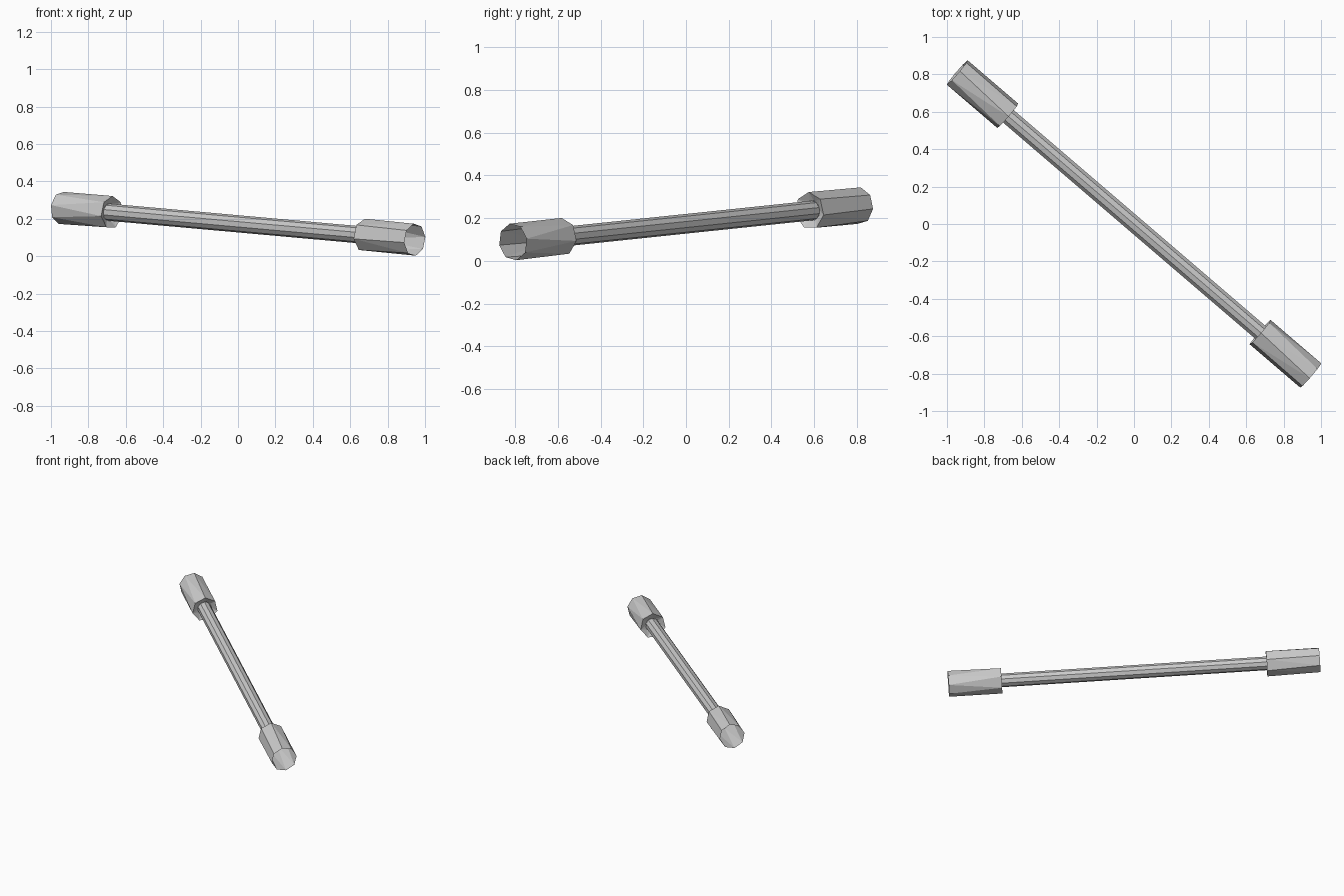
import bpy, bmesh, math
from mathutils import Vector, Matrix

if "Cube" in bpy.data.objects:
    bpy.data.objects.remove(bpy.data.objects["Cube"])

CENTRE = Vector((0, 0, 0.1735))
HALF = Vector((0.945, -0.81, -0.085))      # centre to the right-front end
END = HALF.length
INNER = END * 0.714                        # where the sleeves begin
ROD_R, ROD_SIDES = 0.046, 10


def ring(sides, radius, z, turn):
    return [(radius * math.cos(a), radius * math.sin(a), z)
            for a in (math.radians(turn) + math.tau * i / sides for i in range(sides))]


def loft(bm, ring_a, ring_b):
    """Skin two rings of any side count, leaving both ends open."""
    verts = [bm.verts.new(p) for p in ring_a + ring_b]
    geom = bmesh.ops.convex_hull(bm, input=verts)["geom"]
    faces = {f for f in geom if isinstance(f, bmesh.types.BMFace)}
    caps = [f for f in faces
            if max(v.co.z for v in f.verts) - min(v.co.z for v in f.verts) < 1e-4]
    bmesh.ops.delete(bm, geom=caps, context='FACES')


def make_object(name, bm, matrix):
    bmesh.ops.remove_doubles(bm, verts=bm.verts, dist=1e-5)
    bmesh.ops.recalc_face_normals(bm, faces=bm.faces)
    mesh = bpy.data.meshes.new(name)
    bm.to_mesh(mesh)
    bm.free()
    obj = bpy.data.objects.new(name, mesh)
    obj.matrix_world = matrix
    bpy.context.collection.objects.link(obj)


# Local frame: z along the bar, y upwards
u = HALF.normalized()
h = Vector((-u.y, u.x, 0)).normalized()
v = u.cross(h)
frame = Matrix.Translation(CENTRE) @ Matrix((h, v, u)).transposed().to_4x4()

# Long thin rod
bm = bmesh.new()
bmesh.ops.create_cone(bm, cap_ends=True, segments=ROD_SIDES, radius1=ROD_R,
                      radius2=ROD_R, depth=2 * (INNER + 0.02))
make_object("rod", bm, frame)

# Open sleeve at each end, with a shallow recessed collar around the rod
for name, angle in (("right_sleeve", 0), ("left_sleeve", math.pi)):
    bm = bmesh.new()
    inner = ring(7, 0.088, INNER, 90)
    loft(bm, inner, ring(8, 0.087, END, 10))
    loft(bm, inner, ring(ROD_SIDES, ROD_R, INNER + 0.02, 0))
    make_object(name, bm, frame @ Matrix.Rotation(angle, 4, 'Y'))
